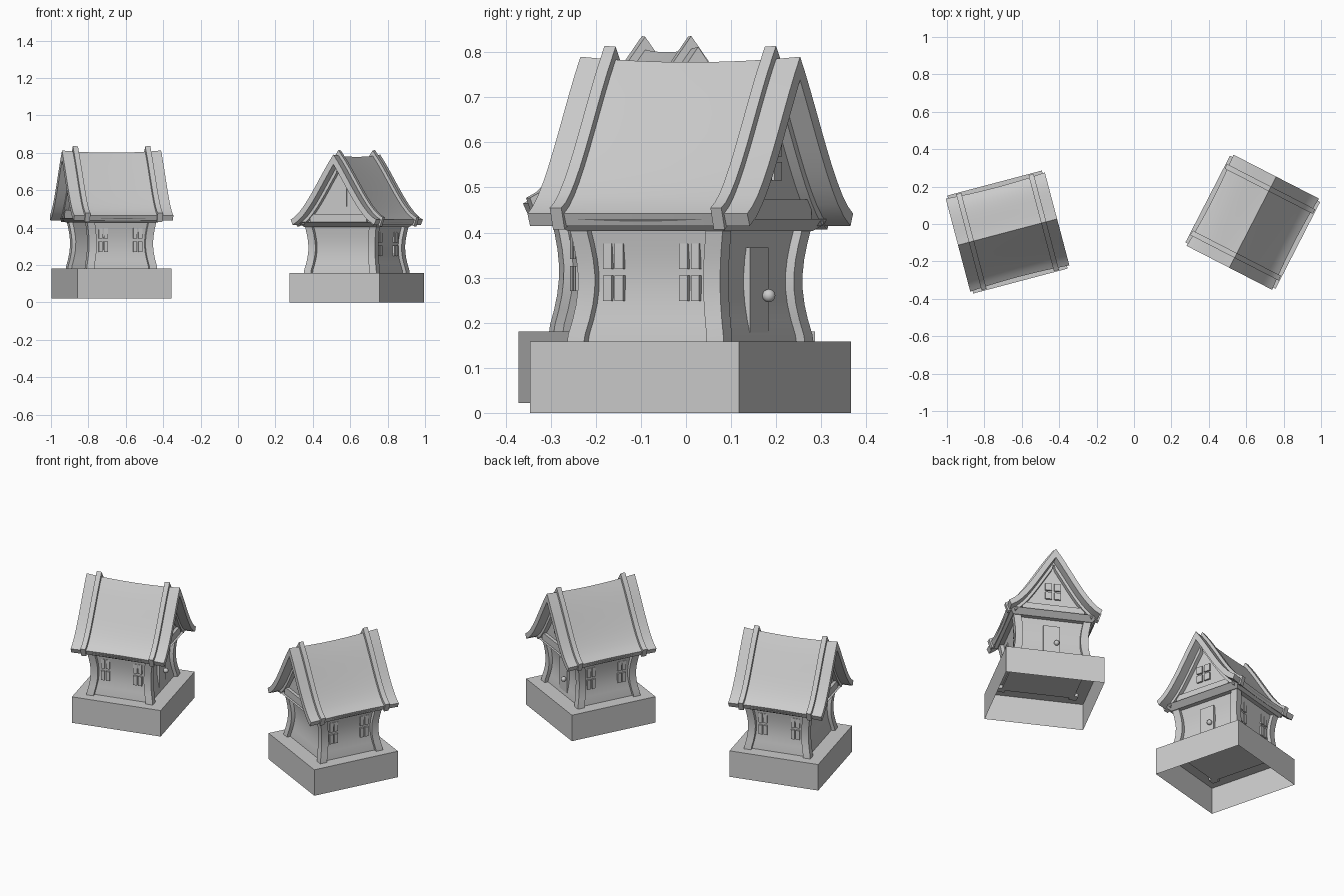
import bpy, bmesh, math
from mathutils import Matrix

if "Cube" in bpy.data.objects:
    bpy.data.objects.remove(bpy.data.objects["Cube"])

ROOF_HALF = 0.274   # half length of the ridge


def add(name, verts, faces, world, smooth=False):
    me = bpy.data.meshes.new(name)
    me.from_pydata(verts, [], faces)
    bm = bmesh.new()
    bm.from_mesh(me)
    bmesh.ops.recalc_face_normals(bm, faces=bm.faces)
    bm.to_mesh(me)
    bm.free()
    ob = bpy.data.objects.new(name, me)
    bpy.context.collection.objects.link(ob)
    ob.matrix_world = world
    if smooth:
        bpy.context.view_layer.objects.active = ob
        bpy.ops.object.select_all(action='DESELECT')
        ob.select_set(True)
        bpy.ops.object.shade_smooth_by_angle(angle=math.radians(30))
    return ob


def loft(rings):
    """Closed rings of equal length -> verts and faces with end caps."""
    n = len(rings[0])
    verts = [p for r in rings for p in r]
    faces = [(k*n+i, k*n+(i+1) % n, (k+1)*n+(i+1) % n, (k+1)*n+i)
             for k in range(len(rings)-1) for i in range(n)]
    last = (len(rings)-1)*n
    return verts, faces + [tuple(range(n)), tuple(range(last, last+n))]


def rect(x0, x1, y0, y1, z):
    return [(x0, y0, z), (x1, y0, z), (x1, y1, z), (x0, y1, z)]


def box(name, x0, x1, y0, y1, z0, z1, world):
    return add(name, *loft([rect(x0, x1, y0, y1, z0), rect(x0, x1, y0, y1, z1)]), world)


def roof_point(t, off, u):
    """Point on the bell-shaped roof; t runs -1..1 eave to eave, off is along the normal."""
    def curve(a):
        return 0.257*a, 0.79 - 0.348*(a + 0.65*a*a*(1-a))
    a = abs(t)
    v, z = curve(a)
    v2, z2 = curve(a + 0.01)
    dv, dz = v2-v, z2-z
    ln = math.hypot(dv, dz)
    if a < 1e-6:
        z += off*ln/dv
    else:
        v, z = v - off*dz/ln, z + off*dv/ln
        v = max(v, 0.001)
    mid = 1-(u/ROOF_HALF)**2
    v *= 1-0.04*mid*a
    z -= 0.012*mid*(1-a)
    return (u, math.copysign(v, t) if a > 1e-6 else 0, z)


def roof_shell(name, us, outer, inner, tmax, world):
    n = 20
    ts = [tmax*(2*i/n-1) for i in range(n+1)]
    m = 2*(n+1)
    rings = [[roof_point(t, outer, u) for t in ts] +
             [roof_point(t, inner, u) for t in reversed(ts)] for u in us]
    verts, faces = loft(rings)
    faces = faces[:-2]
    for base in (0, (len(us)-1)*m):
        faces += [(base+i, base+i+1, base+m-2-i, base+m-1-i) for i in range(n)]
    return add(name, verts, faces, world, True)


def pinch(z):
    """Walls lean in at mid height and flare at the foot."""
    t = min(max((z-0.158)/0.25, 0), 1)
    return 0.006*(1-t) - 0.017*math.sin(math.pi*t)


def panes(name, world, axis, side, c, z0, w, h):
    """Four small raised window panes."""
    gw, gh = w*0.42, h*0.44
    for i, a in enumerate((c-w/2, c+w/2-gw)):
        for j, b in enumerate((z0, z0+h-gh)):
            if axis == 'y':
                box(f"{name}_{i}{j}", a, a+gw, *sorted((side*0.165, side*0.19)), b, b+gh, world)
            else:
                box(f"{name}_{i}{j}", *sorted((side*0.18, side*0.207)), a, a+gw, b, b+gh, world)


def house(tag, loc, angle):
    W = Matrix.Translation(loc) @ Matrix.Rotation(math.radians(angle), 4, 'Z')
    # plinth, open underneath
    v, f = loft([rect(-.261, .261, -.271, .271, 0), rect(-.261, .261, -.271, .271, .158)])
    add(tag+"_plinth", v, f[:4]+f[5:], W)
    # curved walls
    zs = [0.14 + 0.267*i/8 for i in range(9)]
    rings = [rect(-.17-pinch(z), .17+pinch(z), -.193-pinch(z), .193+pinch(z), z) for z in zs]
    add(tag+"_walls", *loft(rings), W, True)
    # corner posts
    for sx in (-1, 1):
        for sy in (-1, 1):
            rings = []
            for z in zs:
                x, y = sx*(.170+pinch(z)), sy*(.193+pinch(z))
                rings.append(rect(x-.021, x+.021, y-.021, y+.021, z))
            add(tag+"_corner_post", *loft(rings), W, True)
    # flared wall plate
    add(tag+"_wall_plate", *loft([rect(-.195, .195, -.217, .217, .404),
                                  rect(-.228, .228, -.245, .245, .43)]), W)
    # roof with two raised straps
    us = [ROOF_HALF*(i/6-1) for i in range(13)]
    roof_shell(tag+"_roof", us, 0, -.03, 1, W)
    for s in (-1, 1):
        roof_shell(tag+"_roof_strap", [s*.2-.014, s*.2+.014], .017, -.034, 1.03, W)
        # gable rafters and tie beam
        roof_shell(tag+"_gable_rafter", sorted((s*.19, s*.222)), -.028, -.046, .93, W)
        box(tag+"_gable_beam", *sorted((s*.17, s*.215)), -.17, .17, .428, .473, W)
    # gable walls and attic block
    ts = [0.9*(i/8-1) for i in range(17)]
    rings = []
    for u in (-.197, .197):
        pts = [roof_point(t, -.025, u) for t in ts]
        rings.append(pts + [(u, pts[-1][1], .425), (u, pts[0][1], .425)])
    add(tag+"_gable_walls", *loft(rings), W)
    # windows on both long sides and the door gable, plain shutter on the back gable
    for s in (-1, 1):
        for c in (-.095, .095):
            panes(tag+"_side_window", W, 'y', s, c, .248, .05, .128)
    panes(tag+"_gable_window", W, 'x', 1, 0, .515, .085, .095)
    box(tag+"_gable_shutter", -.204, -.18, -.044, .044, .513, .608, W)
    # door with round knob
    box(tag+"_door", .14, .172, -.045, .045, .178, .367, W)
    bm = bmesh.new()
    bmesh.ops.create_uvsphere(bm, u_segments=16, v_segments=10, radius=.0145)
    for p in bm.faces:
        p.smooth = True
    me = bpy.data.meshes.new(tag+"_door_knob")
    bm.to_mesh(me)
    bm.free()
    knob = bpy.data.objects.new(tag+"_door_knob", me)
    bpy.context.collection.objects.link(knob)
    knob.matrix_world = W @ Matrix.Translation((.183, .025, .26))


house("left_house", (-.676, -.043, .022), 14.8)
house("right_house", (.635, .0095, 0), 62.8)
